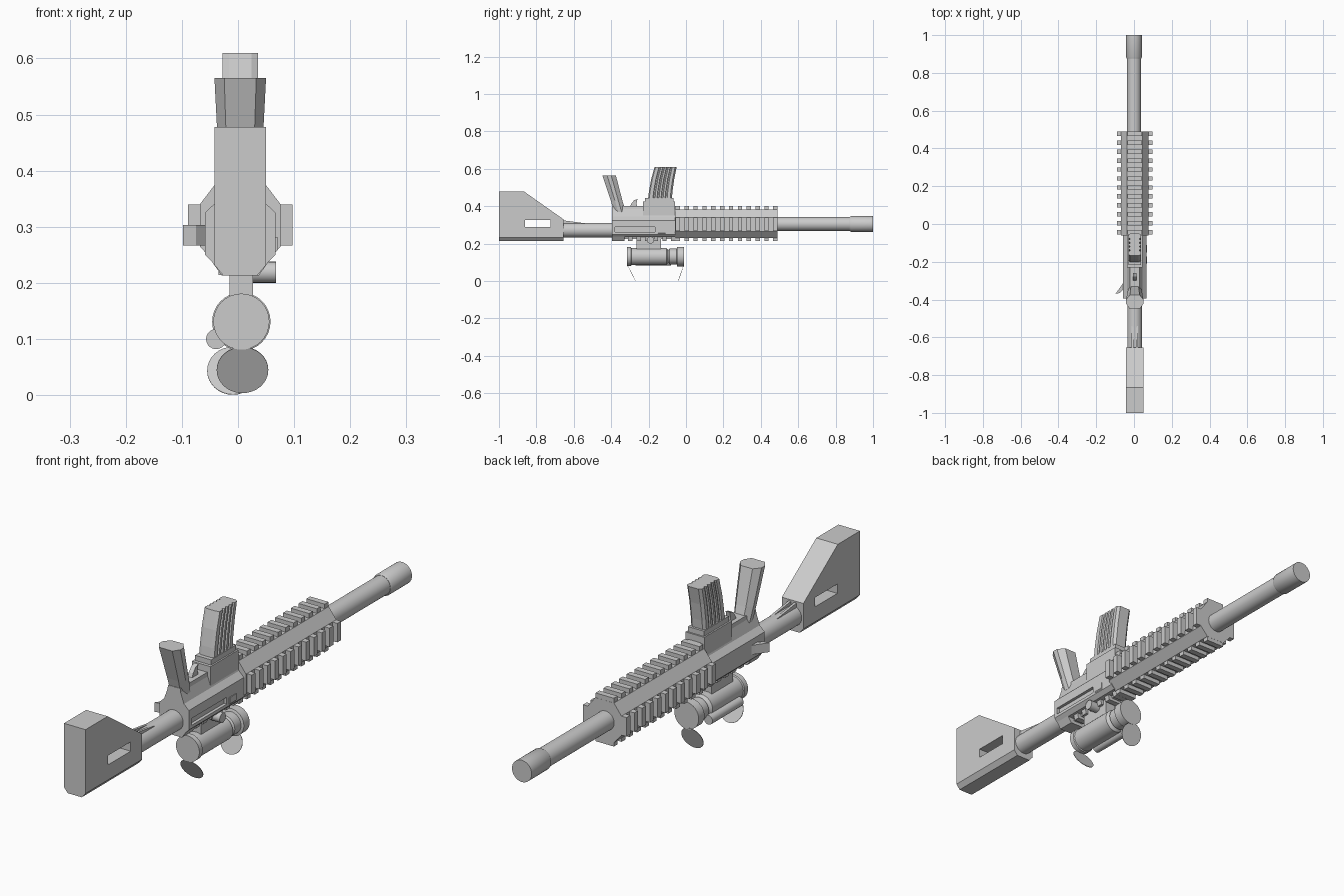
import bpy, bmesh, math
from mathutils import Vector

if "Cube" in bpy.data.objects:
    bpy.data.objects.remove(bpy.data.objects["Cube"])

CX = 0.004  # lateral centre of the body


def finish(name, bm):
    bmesh.ops.recalc_face_normals(bm, faces=bm.faces)
    me = bpy.data.meshes.new(name)
    bm.to_mesh(me)
    bm.free()
    ob = bpy.data.objects.new(name, me)
    bpy.context.collection.objects.link(ob)
    return ob


def loft(name, rings):
    """Skin a list of equal-length closed rings and cap both ends."""
    bm = bmesh.new()
    vs = [[bm.verts.new(p) for p in r] for r in rings]
    n = len(rings[0])
    for a, b in zip(vs, vs[1:]):
        for i in range(n):
            j = (i + 1) % n
            bm.faces.new((a[i], a[j], b[j], b[i]))
    bm.faces.new(vs[0])
    bm.faces.new(vs[-1])
    return finish(name, bm)


def along_y(name, xz, y0, y1):
    return loft(name, [[(x, y, z) for x, z in xz] for y in (y0, y1)])


def along_x(name, yz, x0, x1):
    return loft(name, [[(x, y, z) for y, z in yz] for x in (x0, x1)])


def box(name, x, y, z):
    return along_y(name, [(x[0], z[0]), (x[1], z[0]), (x[1], z[1]), (x[0], z[1])], *y)


def mirrored(half):
    """Complete a half section (dx, z) about the centre line."""
    return [(CX + x, z) for x, z in half] + [(CX - x, z) for x, z in reversed(half)]


def smooth(ob):
    bpy.ops.object.select_all(action='DESELECT')
    bpy.context.view_layer.objects.active = ob
    ob.select_set(True)
    bpy.ops.object.shade_smooth_by_angle(angle=math.radians(30))
    return ob


def lathe(name, x, z, prof, n=32):
    """Turned part along y from (y, radius) pairs."""
    ang = [2 * math.pi * i / n for i in range(n)]
    return smooth(loft(name, [[(x + r * math.cos(a), y, z + r * math.sin(a)) for a in ang]
                              for y, r in prof]))


# Stock with chamfered lower edge and a through slot
stock = loft("stock", [
    [(x, y, z) for x, z in mirrored([(0.03, 0.213), (0.046, 0.232), (0.046, top)])]
    for y, top in ((-1, 0.478), (-0.865, 0.478), (-0.655, 0.33))])
slot = box("slot_cutter", (-0.2, 0.2), (-0.862, -0.725), (0.29, 0.326))
slot.hide_render = True
slot.hide_set(True)
cut = stock.modifiers.new("slot", 'BOOLEAN')
cut.object = slot
cut.operation = 'DIFFERENCE'
cut.solver = 'EXACT'

# Stock tube and its two tapering ribs
lathe("stock_tube", CX, 0.272, [(-0.67, 0.039), (-0.38, 0.039)])
for s in (-1, 1):
    x = CX + s * 0.012
    along_x("tube_rib", [(-0.66, 0.3), (-0.66, 0.325), (-0.54, 0.309), (-0.54, 0.29)],
            x - 0.005, x + 0.005)

# Receiver
receiver = along_y("receiver", mirrored([(0.034, 0.235), (0.048, 0.235), (0.063, 0.25),
                   (0.063, 0.325), (0.042, 0.345), (0.028, 0.385), (0.026, 0.4)]), -0.395, -0.055)
along_y("receiver_rear_rail", mirrored([(0.033, 0.213), (0.05, 0.237)]), -0.395, -0.33)
along_y("receiver_rail_bed", mirrored([(0.02, 0.226), (0.02, 0.24)]), -0.33, -0.055)
for i in range(6):
    y = -0.31 + i * 0.046
    along_y("receiver_rail_tooth", mirrored([(0.033, 0.215), (0.038, 0.237)]), y, y + 0.023)

# Ejection port recess
port = box("port_cutter", (0.055, 0.1), (-0.38, -0.165), (0.262, 0.288))
port.hide_render = True
port.hide_set(True)
cut = receiver.modifiers.new("port", 'BOOLEAN')
cut.object = port
cut.operation = 'DIFFERENCE'
cut.solver = 'EXACT'
along_y("side_deflector", [(0.055, 0.24), (0.07, 0.258), (0.07, 0.282), (0.055, 0.282)],
        -0.15, -0.11)

# Angled side lever on the left
loft("side_lever", [[(x, y, z) for y, x in ((-0.3, -0.05), (-0.325, -0.066), (-0.37, -0.098),
                     (-0.365, -0.075), (-0.34, -0.05))] for z in (0.267, 0.303)])

# Magazine well: stepped collar
box("magazine_well", (CX - 0.04, CX + 0.04), (-0.23, -0.06), (0.33, 0.425))
box("magazine_well_lip", (CX - 0.034, CX + 0.034), (-0.218, -0.066), (0.42, 0.445))

# Curved magazine with vertical side ribs
side = [(0, 0.02), (0.05, 0.032)]
for k in range(4):
    t = 0.2 + k * 0.17
    side += [(t, 0.032), (t + 0.02, 0.026), (t + 0.07, 0.026), (t + 0.09, 0.032)]
side += [(0.93, 0.032), (1, 0.022)]
stations = [(0.42, -0.205, -0.077), (0.48, -0.198, -0.072), (0.545, -0.186, -0.063),
            (0.61, -0.168, -0.05)]
loft("magazine", [[(CX + s * w, b + t * (f - b), z)
                   for s, seq in ((1, side), (-1, side[::-1])) for t, w in seq]
                  for z, b, f in stations])

# Pistol grip, faceted and tapering
grip = []
for z, b, f, w in ((0.37, -0.385, -0.322, 0.034), (0.43, -0.402, -0.34, 0.039),
                   (0.565, -0.447, -0.375, 0.046)):
    m = f - b
    half = [(w * 0.62, b), (w, b + m * 0.35), (w, b + m * 0.65), (w * 0.55, f)]
    grip.append([(x, y, z) for x, y in mirrored(half)])
loft("grip", grip)

# Trigger
along_x("trigger", [(-0.3, 0.395), (-0.292, 0.415), (-0.277, 0.432), (-0.26, 0.438),
                    (-0.264, 0.415), (-0.262, 0.395)], CX - 0.009, CX + 0.009)

# Handguard: octagonal body with toothed rails on four sides
along_y("handguard", mirrored([(0.04, 0.23), (0.072, 0.265), (0.072, 0.34), (0.04, 0.382)]),
        -0.06, 0.49)
for i in range(12):
    y = (-0.055 + i * 0.0474, -0.055 + i * 0.0474 + 0.023)
    for z in ((0.375, 0.4), (0.214, 0.235)):
        box("rail_tooth", (CX - 0.039, CX + 0.039), y, z)
    for s in (-1, 1):
        box("side_rail_tooth", sorted((CX + s * 0.065, CX + s * 0.093)), y, (0.267, 0.34))

# Barrel and muzzle
lathe("barrel", CX - 0.004, 0.305, [(0.45, 0.037), (0.89, 0.037)])
lathe("muzzle", CX - 0.004, 0.305, [(0.875, 0.038), (0.882, 0.042), (1, 0.042)])

# Sight, mount and clamp knob
box("sight_mount", (CX - 0.019, CX + 0.023), (-0.265, -0.135), (0.16, 0.236))
lathe("sight_tube", 0.006, 0.131, [(-0.315, 0.05), (-0.295, 0.05), (-0.292, 0.046), (-0.105, 0.046),
      (-0.095, 0.034), (-0.088, 0.042), (-0.05, 0.042), (-0.047, 0.052), (-0.012, 0.052)])
lathe("sight_side_tube", -0.039, 0.1, [(-0.27, 0.018), (-0.08, 0.018)], 20)
ring = [2 * math.pi * i / 20 for i in range(20)]
smooth(loft("clamp_knob", [[(x, -0.19 + 0.019 * math.cos(a), 0.219 + 0.019 * math.sin(a))
                            for a in ring] for x in (0.02, 0.068)]))


# Open lens caps: thin tilted discs hinged at the lower rim
def cap(name, x, top, low, r):
    a, b = Vector((x, *top)), Vector((x, *low))
    d = (b - a) / 2
    nrm = Vector((1, 0, 0)).cross(d).normalized() * 0.001
    ang = [2 * math.pi * i / 32 for i in range(32)]
    loft(name, [[(a + b) / 2 + Vector((r * math.cos(t), 0, 0)) + d * math.sin(t) + nrm * s
                 for t in ang] for s in (-1, 1)])


cap("rear_lens_cap", 0.008, (-0.314, 0.086), (-0.271, 0.004), 0.046)
cap("front_lens_cap", -0.009, (-0.012, 0.086), (-0.041, 0.001), 0.046)
